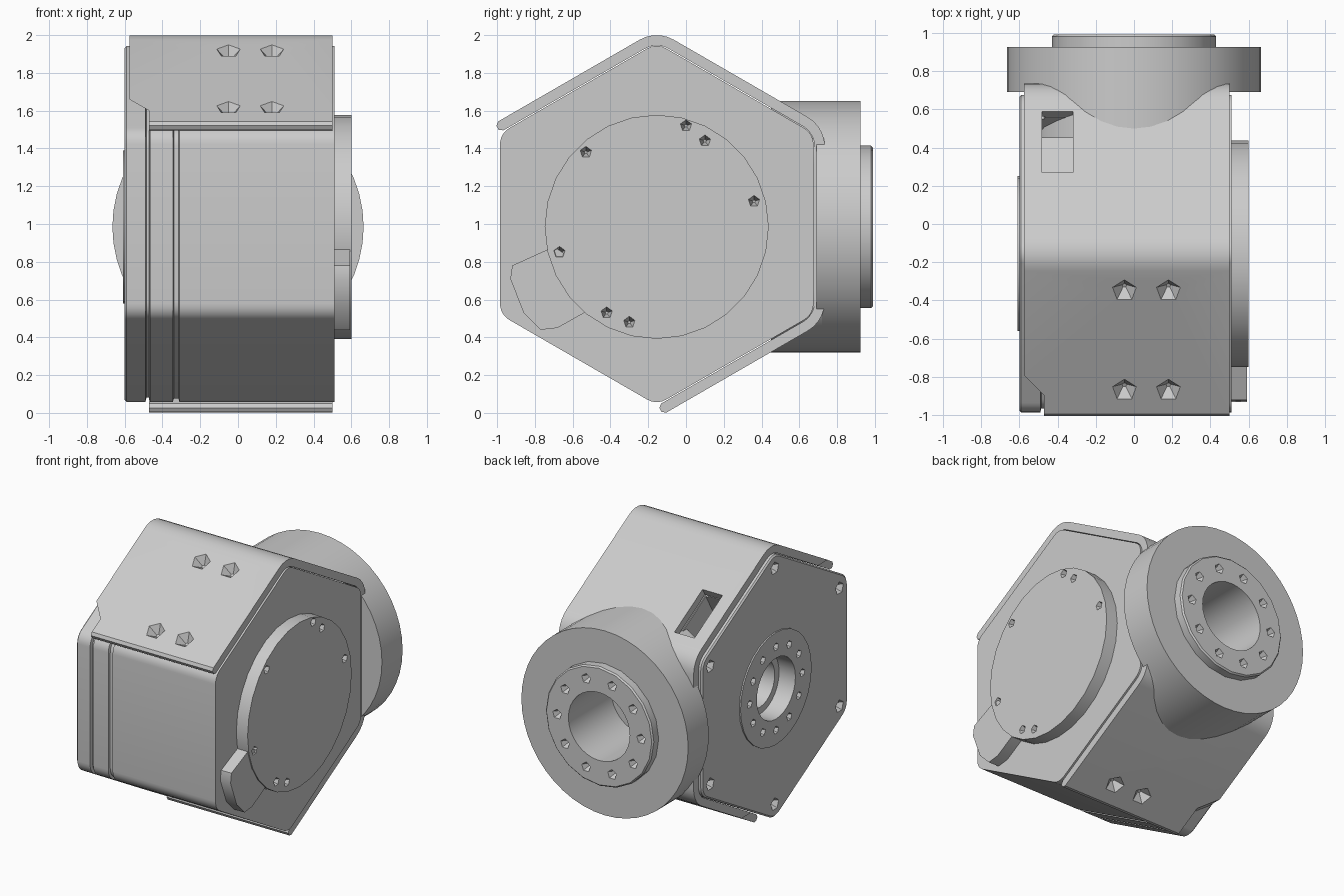
import bpy, bmesh
from math import sin, cos, pi, radians
from mathutils import Vector, Matrix

cube = bpy.data.objects.get("Cube")
if cube:
    bpy.data.objects.remove(cube, do_unlink=True)

grey = bpy.data.materials.new("plain_grey")
grey.use_nodes = True
grey.diffuse_color = (0.6, 0.6, 0.6, 1)
grey.node_tree.nodes["Principled BSDF"].inputs["Base Color"].default_value = (0.6, 0.6, 0.6, 1)

CY, CZ = -0.155, 1.0      # hexagon centre
FZ = 0.985                # flange and disc centre height
parts = []


def finish(name, bm):
    bmesh.ops.recalc_face_normals(bm, faces=bm.faces[:])
    mesh = bpy.data.meshes.new(name)
    bm.to_mesh(mesh)
    bm.free()
    ob = bpy.data.objects.new(name, mesh)
    bpy.context.scene.collection.objects.link(ob)
    mesh.materials.append(grey)
    return ob


def add_loft(bm, rings):
    loops = [[bm.verts.new(p) for p in ring] for ring in rings]
    n = len(loops[0])
    for a, b in zip(loops, loops[1:]):
        for i in range(n):
            bm.faces.new((a[i], a[(i + 1) % n], b[(i + 1) % n], b[i]))
    bm.faces.new(loops[0])
    bm.faces.new(loops[-1])


def loft(name, rings):
    bm = bmesh.new()
    add_loft(bm, rings)
    ob = finish(name, bm)
    parts.append(ob)
    return ob


def circle(r, n=48):
    return [(r * cos(2 * pi * i / n), r * sin(2 * pi * i / n)) for i in range(n)]


def side_ring(x, pts, cy=CY, cz=FZ):
    return [(x, cy + u, cz + v) for u, v in pts]


def rear_ring(y, pts):
    return [(u, y, FZ + v) for u, v in pts]


def corner(a, r, ang, steps=6):
    """Rounded hexagon corner, walked clockwise."""
    d = (a - r) / cos(radians(30))
    out = []
    for i in range(steps):
        t = radians(ang + 30 - 60 * i / (steps - 1))
        out.append((d * cos(radians(ang)) + r * cos(t), d * sin(radians(ang)) + r * sin(t)))
    return out


def hexagon(a, r=0.1):
    return [p for k in range(6) for p in corner(a, r, 90 - 60 * k)]


def on_face(a, t, ang):
    """Point at distance a along a face normal, t along its tangent."""
    c, s = cos(radians(ang)), sin(radians(ang))
    return (a * c - t * s, a * s + t * c)


def cut(targets, bm):
    tool = finish("cutter", bm)
    tool.hide_render = True
    for ob in targets:
        mod = ob.modifiers.new("cut", "BOOLEAN")
        mod.operation, mod.solver, mod.object = "DIFFERENCE", "EXACT", tool
        bpy.context.view_layer.objects.active = ob
        bpy.ops.object.modifier_apply(modifier=mod.name)
    bpy.data.objects.remove(tool, do_unlink=True)


def cut_pits(targets, places, normal, r):
    """Small faceted conical holes."""
    bm = bmesh.new()
    rot = Vector(normal).to_track_quat("Z", "Y").to_matrix().to_4x4()
    for p in places:
        bmesh.ops.create_cone(bm, cap_ends=True, segments=5, radius1=0.008, radius2=r * 1.3,
                              depth=0.08, matrix=Matrix.Translation(p) @ rot
                              @ Matrix.Translation((0, 0, -0.02)))
    cut(targets, bm)


def cut_rings(targets, rings):
    bm = bmesh.new()
    add_loft(bm, rings)
    cut(targets, bm)


# Hexagonal body with two grooves near one side
sections = [(-0.6, 0.82), (-0.59, 0.83), (-0.49, 0.83), (-0.485, 0.81), (-0.47, 0.81),
            (-0.465, 0.83), (-0.345, 0.83), (-0.34, 0.815), (-0.315, 0.815),
            (-0.31, 0.83), (0.51, 0.83)]
body = loft("body", [side_ring(x, hexagon(a), CY, CZ) for x, a in sections])

# Wrap-around shell covering four faces
IN, OUT, END = 0.835, 0.89, 0.455
outer = [on_face(OUT, END, 120)]
inner = [on_face(IN, END, 120)]
for ang in (90, 30, -30):
    outer += corner(OUT, 0.18, ang)
    inner += corner(IN, 0.12, ang)
outer += [on_face(OUT, -END, -60), on_face(0.875, -END - 0.02, -60), on_face(0.85, -END - 0.02, -60)]
inner.append(on_face(IN, -END, -60))
tip = [on_face(0.85, END + 0.02, 120), on_face(0.875, END + 0.02, 120)]
profile = outer + inner[::-1] + tip
shell = loft("shell", [side_ring(x, profile, CY, CZ) for x in (-0.575, 0.5)])

# Chamfered notches at the shell's free ends
notch = [(-0.7, 0.17), (-0.575, 0.17), (-0.47, 0.11), (-0.47, -0.1), (-0.7, -0.1)]
for lift, y0, y1 in ((1.49, -1.2, -0.5), (0, -0.4, 0.6)):
    cut_rings([shell], [[(x, y, z + lift) for x, z in notch] for y in (y0, y1)])

# Rear neck, flange and mounting cap
clipped = [(max(-0.5, min(0.5, u)), v) for u, v in circle(0.665)]
neck = loft("rear_neck", [rear_ring(y, clipped) for y in (0.45, 0.72)])
flange = loft("rear_flange", [rear_ring(y, circle(0.665)) for y in (0.69, 0.925)])
cap = loft("rear_cap", [rear_ring(0.9, circle(0.43, 20)), rear_ring(0.98, circle(0.43, 20)),
                        rear_ring(0.99, circle(0.42, 20))])
cut_rings([body, shell, neck, flange, cap], [rear_ring(y, circle(0.245, 32)) for y in (0.5, 1.1)])
cut_pits([flange, cap], [(u, 0.99, FZ + v) for u, v in circle(0.335, 10)], (0, 1, 0), 0.035)

# Round cover and its tab on the +x side
cover = loft("side_cover", [side_ring(0.48, circle(0.593, 28)), side_ring(0.6, circle(0.593, 28))])
tab = [(-0.70, 0.88), (-0.92, 0.78), (-0.93, 0.71), (-0.86, 0.53), (-0.77, 0.44),
       (-0.68, 0.45), (-0.52, 0.54), (-0.5, 0.75)]
loft("side_cover_tab", [[(x, y, z) for y, z in tab] for x in (0.48, 0.592)])
spots = [(-0.53, 1.38), (0, 1.52), (0.1, 1.44), (0.36, 1.12), (-0.67, 0.85), (-0.42, 0.53), (-0.3, 0.48)]
cut_pits([cover], [(0.6, y, z) for y, z in spots], (1, 0, 0), 0.03)

# Hub ring with stepped bore on the -x side
hub = loft("hub_ring", [side_ring(-0.56, circle(0.405, 28)), side_ring(-0.61, circle(0.405, 28))])
for r, depth in ((0.22, -0.48), (0.17, -0.25)):
    cut_rings([body, hub], [side_ring(x, circle(r, 28)) for x in (depth, -0.7)])
cut_pits([body, hub], [(-0.61, CY + u, FZ + v) for u, v in circle(0.3, 12)], (-1, 0, 0), 0.028)
rim = [(0.85 * cos(radians(a)), 0.85 * sin(radians(a))) for a in range(30, 390, 60)]
cut_pits([body], [(-0.6, CY + u, CZ + v) for u, v in rim], (-1, 0, 0), 0.045)


# Screw holes in the shell's sloping panels
def panel_spots(ang, offsets):
    out = []
    for t in offsets:
        y, z = on_face(OUT, t, ang)
        out += [(x, CY + y, CZ + z) for x in (-0.05, 0.18)]
    return out


for ang, offsets in ((120, (-0.29, 0.31)), (-60, (-0.31,))):
    n = (0, cos(radians(ang)), sin(radians(ang)))
    cut_pits([shell], panel_spots(ang, offsets), n, 0.065)

# Slot in the upper rear panel
y, z = on_face(0.8, -0.16, 60)
bm = bmesh.new()
bmesh.ops.create_cube(bm, size=1, matrix=Matrix.Translation((-0.4, CY + y, CZ + z))
                      @ Matrix.Rotation(radians(-30), 4, "X")
                      @ Matrix.Diagonal((0.16, 0.37, 0.32, 1)))
cut([body, shell], bm)

# Smooth curved surfaces, keep hard edges
bpy.ops.object.select_all(action="DESELECT")
for ob in parts:
    ob.select_set(True)
bpy.context.view_layer.objects.active = body
bpy.ops.object.shade_smooth_by_angle(angle=radians(30))
